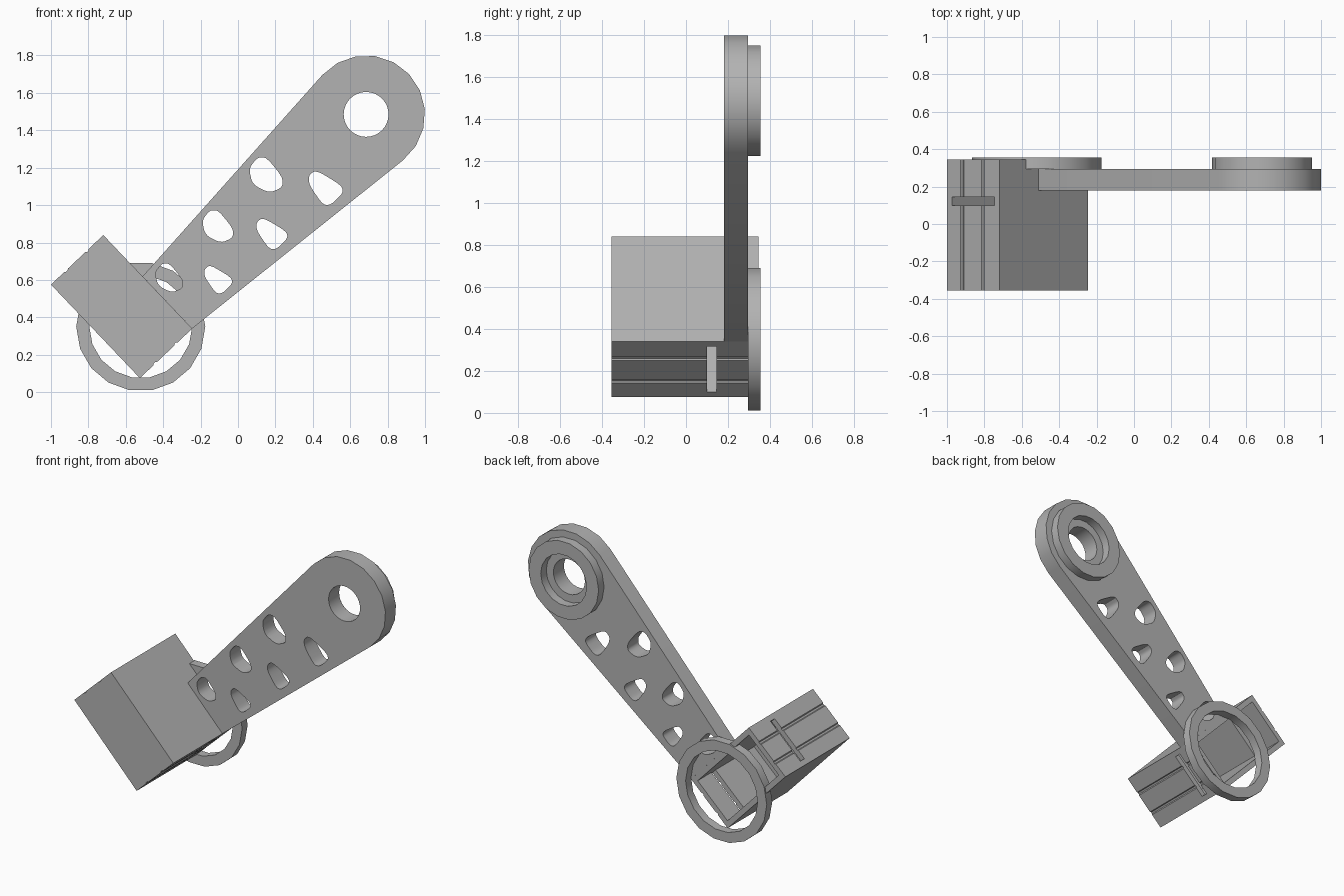
import bpy
import bmesh
from math import sin, cos, radians, tau

if "Cube" in bpy.data.objects:
    bpy.data.objects.remove(bpy.data.objects["Cube"], do_unlink=True)

grey = bpy.data.materials.new("plain grey")
grey.use_nodes = True
grey.diffuse_color = (0.45, 0.45, 0.45, 1)
grey.node_tree.nodes["Principled BSDF"].inputs["Base Color"].default_value = grey.diffuse_color


def prism(name, points, y0, y1):
    """Extrude an outline of (x, z) points from y0 to y1."""
    bm = bmesh.new()
    front = bm.faces.new([bm.verts.new((x, y0, z)) for x, z in points])
    made = bmesh.ops.extrude_face_region(bm, geom=[front])["geom"]
    bmesh.ops.translate(bm, vec=(0, y1 - y0, 0),
                        verts=[v for v in made if isinstance(v, bmesh.types.BMVert)])
    bmesh.ops.recalc_face_normals(bm, faces=bm.faces)
    mesh = bpy.data.meshes.new(name)
    bm.to_mesh(mesh)
    bm.free()
    mesh.materials.append(grey)
    obj = bpy.data.objects.new(name, mesh)
    bpy.context.collection.objects.link(obj)
    return obj


def circle(centre, radius, count=18):
    return [(centre[0] + radius * cos(tau * i / count),
             centre[1] + radius * sin(tau * i / count)) for i in range(count)]


def cut(target, cutter):
    """Subtract the cutter for good and discard it."""
    cutter.hide_render = True
    mod = target.modifiers.new("cut", "BOOLEAN")
    mod.operation, mod.solver, mod.object = "DIFFERENCE", "EXACT", cutter
    bpy.context.view_layer.objects.active = target
    bpy.ops.object.modifier_apply(modifier=mod.name)
    bpy.data.objects.remove(cutter, do_unlink=True)


def rounded(points):
    """Soften an outline by two rounds of corner cutting."""
    for _ in range(2):
        pairs = zip(points, points[1:] + points[:1])
        points = [(a[0] + (b[0] - a[0]) * f, a[1] + (b[1] - a[1]) * f)
                  for a, b in pairs for f in (0.2, 0.8)]
    return points


# Shared levels and centres
SEAT, BACK = 0.295, 0.355
ring_centre, pivot = (-0.52, 0.35), (0.685, 1.485)

# Tilted housing frame: u runs across, v runs along
WIDTH, LENGTH, WALL = 0.3855, 0.69, 0.036


def at(u, v):
    return (-1 + 0.726 * u + 0.689 * v, 0.575 + 0.687 * u - 0.725 * v)


def rect(u0, u1, v0, v1):
    return [at(u0, v0), at(u1, v0), at(u1, v1), at(u0, v1)]


# Housing with shallow grooves on both ends
edge = [(0, 0)]
for f in (0.29, 0.69):
    edge += [(f * WIDTH + d, depth) for d, depth in
             ((-0.012, 0), (-0.006, 0.006), (0.006, 0.006), (0.012, 0))]
edge.append((WIDTH, 0))
outline = [at(u, v) for u, v in edge] + [at(u, LENGTH - v) for u, v in reversed(edge)]
housing = prism("housing", outline, -0.355, 0.345)
inside = (WALL, WIDTH - WALL)
cut(housing, prism("pocket", rect(*inside, WALL, LENGTH - WALL), -0.32, 0.4))
cut(housing, prism("slot", rect(*inside, -0.05, LENGTH + 0.05), 0.1, 0.145))
cut(housing, prism("ring_seat", circle(ring_centre, 0.345), SEAT, 0.4))

# Ring behind the housing
ring = prism("ring", circle(ring_centre, 0.345), SEAT, BACK)
cut(ring, prism("ring_hole", circle(ring_centre, 0.275), 0.2, 0.5))

# Arm with a round end
outline = [(-0.51, 0.619), (-0.245, 0.34)]
for i in range(11):
    a = radians(-51.5 + 189.5 * i / 10)
    outline.append((pivot[0] + 0.315 * cos(a), pivot[1] + 0.315 * sin(a)))
arm = prism("arm", outline, 0.18, SEAT)
cut(arm, prism("pivot_hole", circle(pivot, 0.12, 32), 0, 0.5))

# Lightening holes in two rows
upper = [(-0.09, 0.035), (-0.045, 0.095), (0.005, 0.095),
         (0.09, -0.01), (0.09, -0.065), (0.02, -0.095), (-0.07, -0.05)]
lower = [(-0.085, 0.055), (-0.05, 0.085), (0.075, 0.01),
         (0.085, -0.025), (0.025, -0.085), (-0.015, -0.085), (-0.08, 0.01)]
for shape, x, z, size in ((upper, -0.37, 0.61, 0.82), (upper, -0.11, 0.885, 0.92),
                          (upper, 0.148, 1.16, 1.0), (lower, -0.105, 0.605, 0.9),
                          (lower, 0.182, 0.85, 1.0), (lower, 0.47, 1.095, 1.1)):
    points = [(x + size * px, z + size * pz) for px, pz in rounded(shape)]
    cut(arm, prism("lightening_hole", points, 0, 0.5))

# Raised bearing collar on the back of the arm
collar = prism("collar", circle(pivot, 0.267), SEAT, BACK)
cut(collar, prism("collar_hole", circle(pivot, 0.175), 0.2, 0.5))

# Smooth the curves and keep the edges crisp
for obj in (housing, ring, arm, collar):
    bpy.ops.object.select_all(action="DESELECT")
    obj.select_set(True)
    bpy.context.view_layer.objects.active = obj
    bpy.ops.object.shade_smooth_by_angle(angle=radians(30))
